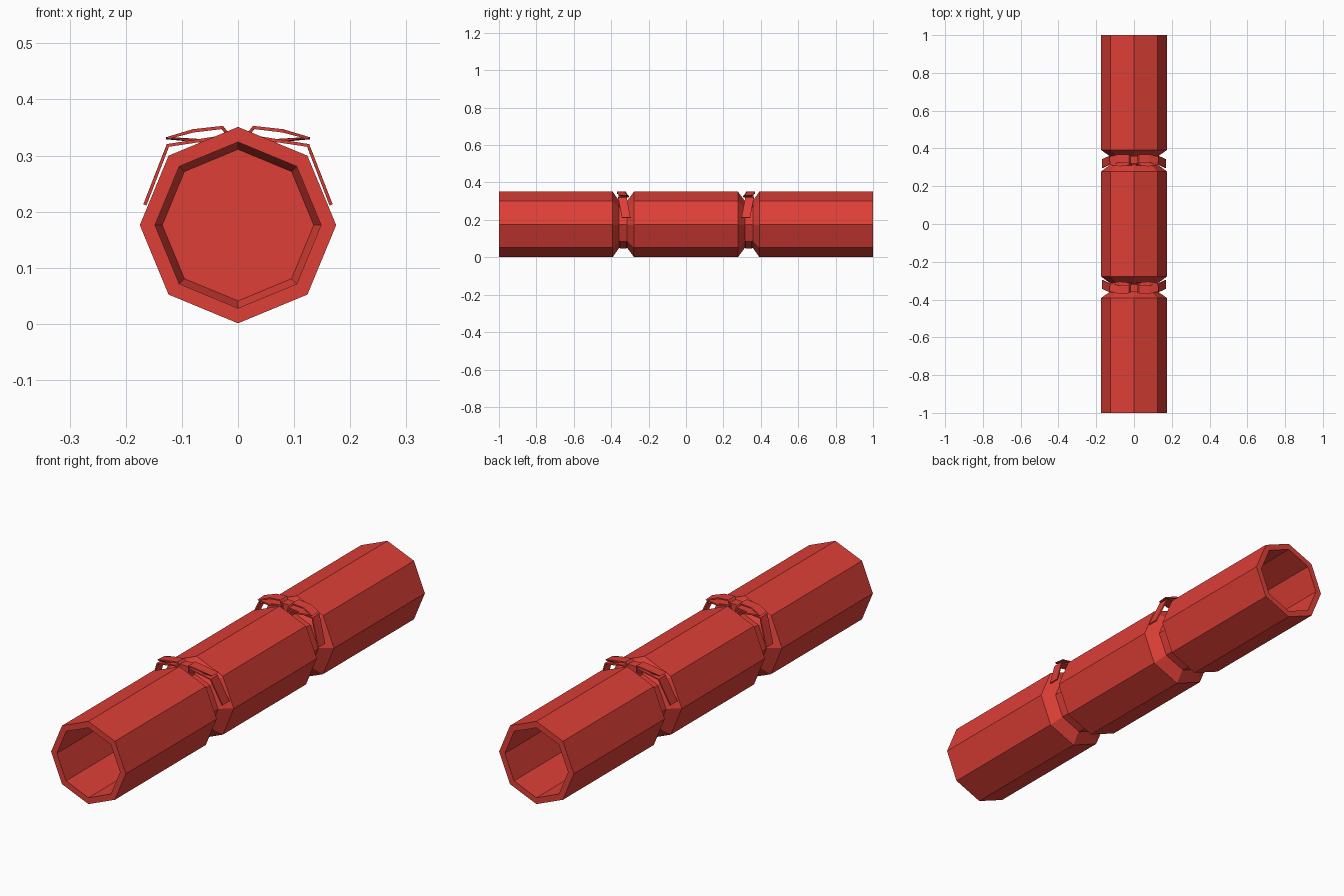
import bpy, bmesh, math
from mathutils import Vector

old = bpy.data.objects.get("Cube")
if old:
    bpy.data.objects.remove(old, do_unlink=True)

SIDES = 8
CENTRE_Z = 0.176
NECK_Y = 0.335

red = bpy.data.materials.new("cracker red")
red.use_nodes = True
RED = (0.73, 0.05, 0.038, 1)
red.diffuse_color = RED
red.node_tree.nodes["Principled BSDF"].inputs["Base Color"].default_value = RED


def make_object(name, bm):
    bmesh.ops.recalc_face_normals(bm, faces=bm.faces)
    mesh = bpy.data.meshes.new(name)
    bm.to_mesh(mesh)
    bm.free()
    mesh.materials.append(red)
    obj = bpy.data.objects.new(name, mesh)
    bpy.context.collection.objects.link(obj)
    return obj


def lathe_y(name, profile):
    """Octagonal tube along y from (y, radius) pairs, capped at both ends."""
    bm = bmesh.new()
    rings = []
    for y, r in profile:
        angles = [2 * math.pi * i / SIDES for i in range(SIDES)]
        rings.append([bm.verts.new((r * math.cos(a), y, CENTRE_Z + r * math.sin(a)))
                      for a in angles])
    for a, b in zip(rings, rings[1:]):
        for i in range(SIDES):
            j = (i + 1) % SIDES
            bm.faces.new((a[i], a[j], b[j], b[i]))
    bm.faces.new(rings[0])
    bm.faces.new(rings[-1])
    return make_object(name, bm)


def ribbon(name, path, width, end, side):
    """Flat strip through (x, y offset, z) points, mirrored by side, turned by end."""
    bm = bmesh.new()
    rows = []
    for x, dy, z in path:
        rows.append([bm.verts.new((-end * side * x, end * (NECK_Y - dy + w), z))
                     for w in (-width / 2, width / 2)])
    for a, b in zip(rows, rows[1:]):
        bm.faces.new((a[0], a[1], b[1], b[0]))
    obj = make_object(name, bm)
    solid = obj.modifiers.new("thickness", 'SOLIDIFY')
    solid.thickness = 0.006
    solid.offset = 0
    return obj


# Hollow-ended body with two pinched necks
half = [(-0.38, 0.135), (-0.42, 0.148), (-1, 0.148), (-1, 0.175),
        (-0.392, 0.175), (-0.357, 0.125), (-0.315, 0.125), (-0.278, 0.175)]
lathe_y("cracker_body", half + [(-y, r) for y, r in reversed(half)])

# Ribbon bow on each neck
tail = [(0.015, 0, 0.335), (0.125, -0.005, 0.318), (0.166, 0.015, 0.212)]
loop = [(0.012, 0, 0.33), (0.028, -0.01, 0.35), (0.08, -0.012, 0.344),
        (0.126, 0, 0.331), (0.075, 0.008, 0.327), (0.012, 0.002, 0.322)]
for end, place in ((-1, "front"), (1, "back")):
    for side, hand in ((1, "left"), (-1, "right")):
        ribbon(f"{place}_{hand}_bow_tail", tail, 0.046, end, side)
        ribbon(f"{place}_{hand}_bow_loop", loop, 0.044, end, side)

    # Knot in the middle of the bow
    bm = bmesh.new()
    bmesh.ops.create_cube(bm, size=1)
    bmesh.ops.scale(bm, vec=Vector((0.042, 0.04, 0.05)), verts=bm.verts)
    bmesh.ops.translate(bm, vec=Vector((0, end * (NECK_Y + 0.005), 0.318)), verts=bm.verts)
    make_object(f"{place}_bow_knot", bm)

    # Band wrapped round the neck
    band = lathe_y(f"{place}_neck_band", [(end * NECK_Y - 0.018, 0.129),
                                          (end * NECK_Y + 0.018, 0.129)])
